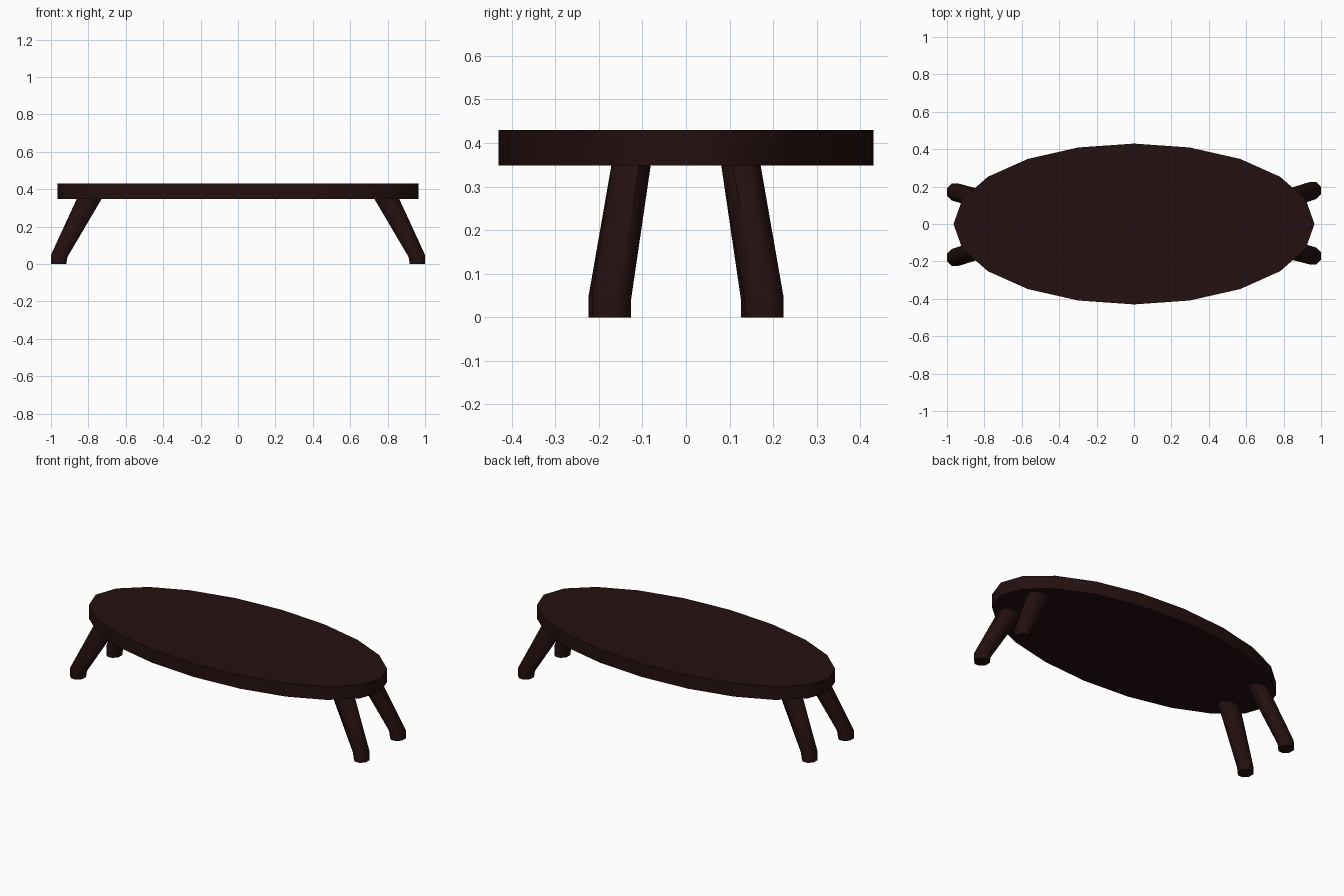
import bpy, bmesh, math

if "Cube" in bpy.data.objects:
    bpy.data.objects.remove(bpy.data.objects["Cube"])

wood = bpy.data.materials.new("dark brown wood")
wood.diffuse_color = (0.018, 0.005, 0.005, 1)
wood.use_nodes = True
wood.node_tree.nodes["Principled BSDF"].inputs["Base Color"].default_value = wood.diffuse_color


def loft(name, rings, sides, phase=0.0):
    """Loft elliptical rings (cx, cy, z, rx, ry, tilt) into a closed solid; tilt = dz per unit dx."""
    bm = bmesh.new()
    loops = []
    for cx, cy, z, rx, ry, tilt in rings:
        loop = []
        for i in range(sides):
            a = phase + math.tau * i / sides
            dx = rx * math.cos(a)
            loop.append(bm.verts.new((cx + dx, cy + ry * math.sin(a), z + tilt * dx)))
        loops.append(loop)
    for low, high in zip(loops, loops[1:]):
        for i in range(sides):
            j = (i + 1) % sides
            bm.faces.new((low[i], low[j], high[j], high[i]))
    bm.faces.new(loops[0][::-1])
    bm.faces.new(loops[-1])
    bmesh.ops.recalc_face_normals(bm, faces=bm.faces)
    # Smooth sides, sharp rims
    for f in bm.faces:
        f.smooth = True
    for e in bm.edges:
        e.smooth = e.calc_face_angle(0) < math.radians(50)
    me = bpy.data.meshes.new(name)
    bm.to_mesh(me)
    bm.free()
    me.materials.append(wood)
    ob = bpy.data.objects.new(name, me)
    bpy.context.collection.objects.link(ob)
    return ob


# Oval tabletop
loft("tabletop", [(0, 0, 0.348, 0.965, 0.43, 0), (0, 0, 0.43, 0.965, 0.43, 0)], 20)

# Four splayed octagonal legs with a short upright foot
k = 1 / math.cos(math.pi / 8)
for sx, side in ((1, "right"), (-1, "left")):
    for sy, end in ((1, "back"), (-1, "front")):
        foot_y = 0.175 + 0.004 * sx * sy
        loft(f"{end}_{side}_leg", [
            (sx * 0.959, sy * foot_y, 0.0, 0.041 * k, 0.045 * k, 0),
            (sx * 0.956, sy * foot_y, 0.043, 0.044 * k, 0.045 * k, sx * 0.12),
            (sx * 0.792, sy * 0.125, 0.355, 0.067 * k, 0.045 * k, 0),
        ], 8, math.pi / 8)
